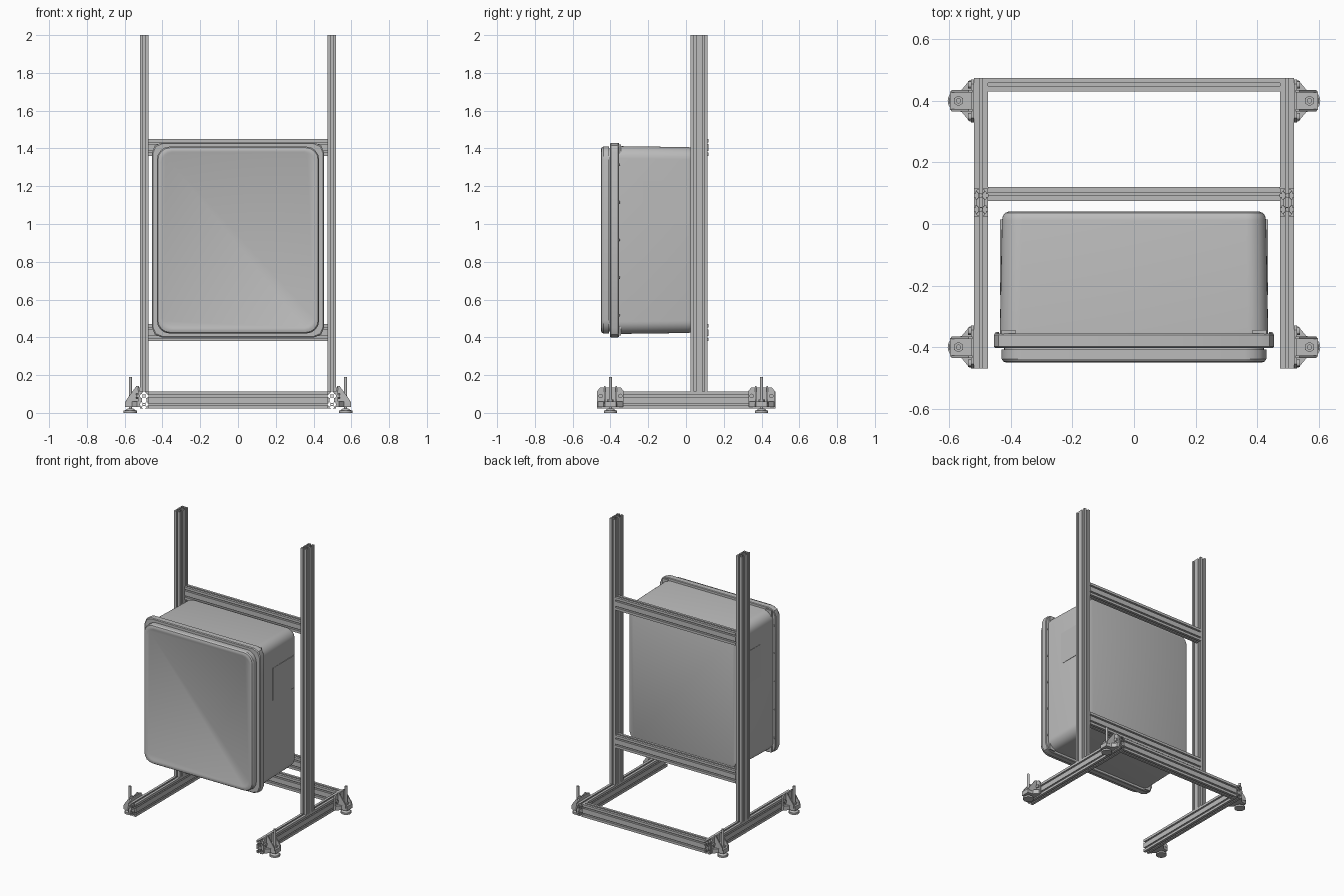
import bpy, bmesh, math
from mathutils import Matrix, Vector

if "Cube" in bpy.data.objects:
    bpy.data.objects.remove(bpy.data.objects["Cube"])

grey = bpy.data.materials.new("light grey metal")
grey.use_nodes = True
grey.diffuse_color = (0.5, 0.5, 0.5, 1)
grey.node_tree.nodes["Principled BSDF"].inputs["Base Color"].default_value = grey.diffuse_color


def finish(name, bm, smooth=True):
    bmesh.ops.recalc_face_normals(bm, faces=bm.faces)
    mesh = bpy.data.meshes.new(name)
    bm.to_mesh(mesh)
    bm.free()
    mesh.materials.append(grey)
    if smooth:
        for p in mesh.polygons:
            p.use_smooth = True
        mesh.set_sharp_from_angle(angle=math.radians(30))
    obj = bpy.data.objects.new(name, mesh)
    bpy.context.collection.objects.link(obj)
    return obj


def box(name, low, high):
    bm = bmesh.new()
    bmesh.ops.create_cube(bm, size=1)
    low, high = Vector(low), Vector(high)
    for v in bm.verts:
        v.co = (low + high) / 2 + v.co * (high - low)
    return finish(name, bm, False)


def box_between(name, a, b):
    return box(name, [min(p) for p in zip(a, b)], [max(p) for p in zip(a, b)])


def cylinder(name, centre, r1, r2, depth, axis="Z", sides=20):
    bm = bmesh.new()
    turn = Matrix() if axis == "Z" else Matrix.Rotation(math.pi / 2, 4, "Y" if axis == "X" else "X")
    bmesh.ops.create_cone(bm, cap_ends=True, segments=sides, radius1=r1, radius2=r2,
                          depth=depth, matrix=Matrix.Translation(centre) @ turn)
    return finish(name, bm)


def prism(name, points, push):
    # Solid made from one flat outline pushed along a vector
    bm = bmesh.new()
    face = bm.faces.new([bm.verts.new(p) for p in points])
    new = bmesh.ops.extrude_face_region(bm, geom=[face])["geom"]
    bmesh.ops.translate(bm, vec=push, verts=[v for v in new if isinstance(v, bmesh.types.BMVert)])
    return finish(name, bm, False)


# ---- Slotted double rail ----
M = 0.0225  # half of one square module
SLOT = [(0, .005), (.005, .005), (.005, .012), (.009, .012), (.0155, .0055)]


def rail_loops():
    def slot(mid, normal, along):
        pts = [(d, -w) for d, w in SLOT] + [(d, w) for d, w in reversed(SLOT)]
        return [mid - normal * d + along * w for d, w in pts]

    X, Y = Vector((1, 0, 0)), Vector((0, 1, 0))
    outer = []
    outer += [X * M - Y * 2 * M] + slot(X * M - Y * M, X, Y) + slot(X * M + Y * M, X, Y)
    outer += [X * M + Y * 2 * M] + slot(Y * 2 * M, Y, -X)
    outer += [-X * M + Y * 2 * M] + slot(-X * M + Y * M, -X, -Y) + slot(-X * M - Y * M, -X, -Y)
    outer += [-X * M - Y * 2 * M] + slot(-Y * 2 * M, -Y, X)
    half = [(.0055, -.0155), (.012, -.009), (.012, .009), (.0055, .0155)]
    hollow = [Vector((a, b, 0)) for a, b in half] + [Vector((-a, -b, 0)) for a, b in half]
    bores = [[Vector((.005 * math.cos(k * math.pi / 5), s * M + .005 * math.sin(k * math.pi / 5), 0))
              for k in range(10)] for s in (-1, 1)]
    return [outer, hollow] + bores


def rail(name, centre, length, short, long, run):
    bm = bmesh.new()
    edges = []
    for loop in rail_loops():
        vs = [bm.verts.new(p - Vector((0, 0, length / 2))) for p in loop]
        edges += [bm.edges.new((a, b)) for a, b in zip(vs, vs[1:] + vs[:1])]
    bmesh.ops.triangle_fill(bm, edges=edges, use_beauty=True)
    new = bmesh.ops.extrude_face_region(bm, geom=bm.faces[:])["geom"]
    bmesh.ops.translate(bm, vec=(0, 0, length), verts=[v for v in new if isinstance(v, bmesh.types.BMVert)])
    turn = Matrix((short, long, run)).transposed().to_4x4()
    bmesh.ops.transform(bm, matrix=Matrix.Translation(centre) @ turn, verts=bm.verts)
    return finish(name, bm, False)


X, Y, Z = (1, 0, 0), (0, 1, 0), (0, 0, 1)
for side, s in (("left", 1), ("right", -1)):
    rail(side + "_upright", (s * .4975, .07, 1.056), 1.888, X, Y, Z)
    rail(side + "_base_rail", (s * .4975, .0025, .067), .945, X, Z, (0, -1, 0))
rail("rear_base_rail", (0, .4525, .067), .95, Y, Z, X)
rail("lower_crossbar", (0, .0975, .425), .95, Y, Z, X)
rail("upper_crossbar", (0, .0975, 1.405), .95, Y, Z, X)

# ---- Enclosure ----
MID = .915


def outline(y, hx, hz, r, segs):
    pts = []
    for q, (sx, sz) in enumerate(((1, 1), (-1, 1), (-1, -1), (1, -1))):
        for k in range(segs + 1):
            a = (q + k / segs) * math.pi / 2
            pts.append((sx * (hx - r) + r * math.cos(a), y, MID + sz * (hz - r) + r * math.sin(a)))
    return pts


def loft(name, rings, segs):
    # Rings are (y, half width, half height, corner radius)
    bm = bmesh.new()
    loops = [[bm.verts.new(p) for p in outline(*ring, segs)] for ring in rings]
    n = len(loops[0])
    for a, b in zip(loops, loops[1:]):
        for i in range(n):
            bm.faces.new((a[i], a[(i + 1) % n], b[(i + 1) % n], b[i]))
    bm.faces.new(loops[0])
    bm.faces.new(loops[-1])
    return finish(name, bm)


loft("enclosure_body", [(-.36, .436, .497, .065), (.012, .429, .492, .065), (.026, .426, .489, .062),
                        (.036, .419, .482, .055), (.04, .408, .471, .045)], 8)
loft("enclosure_flange", [(-.355, .452, .512, .05), (-.36, .455, .515, .05),
                          (-.398, .455, .515, .05), (-.403, .45, .51, .05)], 2)
loft("door_gasket", [(-.40, .422, .485, .06), (-.412, .422, .485, .06)], 6)
loft("door", [(-.408, .43, .495, .07), (-.438, .43, .495, .07), (-.447, .424, .489, .065),
              (-.45, .414, .479, .06), (-.45, .405, .467, .055), (-.447, .398, .46, .05)], 4)

for side, s in (("left", 1), ("right", -1)):
    box_between(side + "_cover_plate", (s * .425, -.23, 1.0), (s * .4345, .015, 1.23))
    for level, t in (("upper", 1), ("lower", -1)):
        box_between(f"{side}_{level}_corner_boss", (s * .385, -.358, MID + t * .46),
                    (s * .43, -.345, MID + t * .505))
    for i in range(5):
        cylinder(f"{side}_flange_screw_{i}", (s * .444, -.354, MID + (i - 2) * .2), .006, .006, .008, "Y", 10)
box("small_cover_plate", (-.434, -.1, .49), (-.425, -.02, .55))

# ---- Levelling feet with gusset brackets ----
for side, s in (("left", 1), ("right", -1)):
    for end, y in (("rear", .4), ("front", -.4)):
        name = f"{end}_{side}_"

        def P(x, dy, z):
            return (s * x, y + dy, z)

        # Wall plate with clipped upper corners
        wall = [(-.07, .03), (.07, .03), (.07, .115), (.055, .135), (-.055, .135), (-.07, .115)]
        prism(name + "bracket_plate", [P(.52, a, b) for a, b in wall], (s * .01, 0, 0))
        # Tapered shelf carrying the stud
        half = [(.525, .068), (.535, .066), (.56, .036), (.598, .03)]
        shelf = half + [(a, -b) for a, b in reversed(half)]
        prism(name + "bracket_shelf", [P(a, b, .03) for a, b in shelf], (0, 0, .03))
        rib = [(.525, .05), (.525, .142), (.538, .142), (.592, .068), (.592, .05)]
        for k, dy in enumerate((-.035, .027)):
            prism(f"{name}bracket_rib_{k}", [P(a, dy, b) for a, b in rib], (0, .008, 0))
        for k, dy in enumerate((-.052, .052)):
            cylinder(f"{name}bolt_{k}", P(.533, dy, .0895), .012, .012, .012, "X", 12)
        cylinder(name + "foot_pad", P(.57, 0, .006), .035, .035, .012, sides=28)
        cylinder(name + "foot_cone", P(.57, 0, .018), .03, .013, .012, sides=28)
        cylinder(name + "foot_nut", P(.57, 0, .066), .017, .017, .012, sides=6)
        cylinder(name + "foot_stud", P(.57, 0, .1), .0085, .0085, .18, sides=14)
